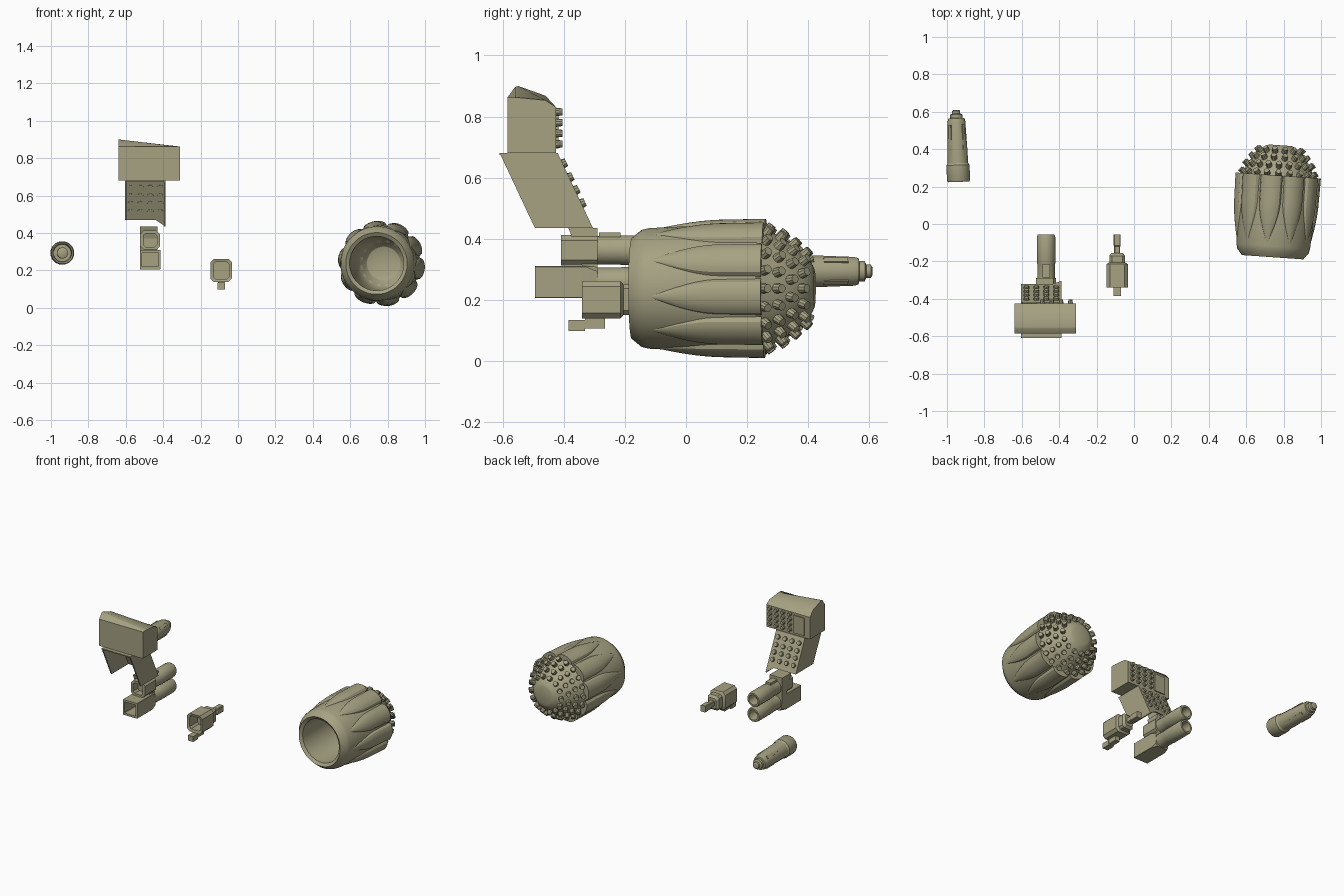
import bpy, bmesh
from math import sin, cos, pi, radians, sqrt
from mathutils import Vector, Matrix

if "Cube" in bpy.data.objects:
    bpy.data.objects.remove(bpy.data.objects["Cube"])

OLIVE = (0.38, 0.36, 0.225, 1)
mat = bpy.data.materials.new("olive_grey")
mat.use_nodes = True
mat.diffuse_color = OLIVE
bsdf = next(n for n in mat.node_tree.nodes if n.type == "BSDF_PRINCIPLED")
bsdf.inputs["Base Color"].default_value = OLIVE
bsdf.inputs["Roughness"].default_value = 0.7
made = []


def finish(name, bm, loc=(0, 0, 0), turn=0):
    bmesh.ops.recalc_face_normals(bm, faces=bm.faces)
    me = bpy.data.meshes.new(name)
    bm.to_mesh(me)
    bm.free()
    me.materials.append(mat)
    ob = bpy.data.objects.new(name, me)
    ob.location = loc
    ob.rotation_euler.z = radians(turn)
    bpy.context.collection.objects.link(ob)
    made.append(ob)
    return ob


def skin(bm, rings):
    """Bridge closed rings of points and cap both ends."""
    vs = [[bm.verts.new(p) for p in r] for r in rings]
    n = len(vs[0])
    for a, b in zip(vs, vs[1:]):
        for i in range(n):
            bm.faces.new((a[i], a[(i + 1) % n], b[(i + 1) % n], b[i]))
    bm.faces.new(vs[0])
    bm.faces.new(vs[-1])


def lathe(name, profile, n, loc, turn=0):
    """Turn (radius, y) points round the y axis."""
    bm = bmesh.new()
    skin(bm, [[(r * cos(2 * pi * (i + .5) / n), y, r * sin(2 * pi * (i + .5) / n))
               for i in range(n)] for r, y in profile])
    return finish(name, bm, loc, turn)


def casing(name, sections, loc):
    """Chamfered box sections (y, half width, half height, chamfer) along y."""
    bm = bmesh.new()
    rings = []
    for y, w, h, c in sections:
        q = [(w, h - c), (w - c, h), (c - w, h), (-w, h - c),
             (-w, c - h), (c - w, -h), (w - c, -h), (w, c - h)]
        rings.append([(x, y, z) for x, z in q])
    skin(bm, rings)
    return finish(name, bm, loc)


def prism(name, outline, x0, x1):
    """Extrude a (y, z) outline along x."""
    bm = bmesh.new()
    skin(bm, [[(x, y, z) for y, z in outline] for x in (x0, x1)])
    return finish(name, bm)


def box(name, lo, hi):
    return prism(name, [(lo[1], lo[2]), (hi[1], lo[2]), (hi[1], hi[2]), (lo[1], hi[2])],
                 lo[0], hi[0])


def studs(name, spots, r, h, loc=(0, 0, 0), turn=0):
    """Small tapered studs at (position, normal)."""
    bm = bmesh.new()
    for p, nrm in spots:
        rot = Vector(nrm).to_track_quat("Z", "Y").to_matrix().to_4x4()
        bmesh.ops.create_cone(bm, cap_ends=True, segments=10, radius1=r, radius2=r * .75,
                              depth=h, matrix=Matrix.Translation(p) @ rot)
    return finish(name, bm, loc, turn)


# Large drum: hollow shell with a domed rear
DRUM, TILT = (0.753, 0, 0.237), -4
lathe("drum_shell", [(.06, .385), (.09, .375), (.125, .335), (.145, .27), (.145, -.165),
                     (.165, -.178), (.192, -.145), (.198, -.12), (.204, .0), (.205, .24),
                     (.19, .262), (.175, .30), (.145, .35), (.11, .39), (.078, .415),
                     (.06, .422)], 40, DRUM, TILT)

# Petal shaped ribs round the drum
COUNT, STEPS, ARC = 10, 12, 10
bm = bmesh.new()
for k in range(COUNT):
    mid = radians(-8) + 2 * pi * k / COUNT
    rows = []
    for j in range(STEPS + 1):
        t = j / STEPS
        y = -.11 + .37 * t
        swell = max(.03, sin(min(1, t * 1.6) * pi / 2))
        row = []
        for i in range(ARC + 1):
            u = 2 * i / ARC - 1
            a = mid + u * swell * .30
            r = .196 + .007 * t + swell * .027 * sqrt(max(0, 1 - u * u))
            row.append((r * cos(a), y, r * sin(a)))
        row.append((.185 * cos(mid), y, .185 * sin(mid)))
        rows.append(row)
    skin(bm, rows)
finish("drum_ribs", bm, DRUM, TILT)

# Studs in rings over the dome
spots = []
for r, y, n, tilt in ((.188, .268, 20, .75), (.170, .312, 20, .85),
                      (.143, .352, 16, 1.0), (.112, .388, 14, 1.1)):
    for i in range(n):
        a = 2 * pi * (i + (n % 3) / 2) / n
        spots.append(((r * cos(a), y, r * sin(a)), (cos(a), tilt, sin(a))))
studs("dome_studs", spots, .019, .05, DRUM, TILT)

# Long pod with a collar and stepped nozzle
POD, POD_TURN = (-.944, .4, .293), 2
lathe("pod_body", [(.03, -.13), (.047, -.13), (.05, -.17), (.058, -.175), (.063, -.165),
                   (.063, -.085), (.056, -.075), (.054, .0), (.048, .15), (.044, .165),
                   (.034, .167), (.034, .185), (.022, .19), (.022, .205), (.014, .21)],
      16, POD, POD_TURN)
lathe("pod_core", [(.03, -.125), (.03, -.165), (.02, -.17)], 12, POD, POD_TURN)
bm = bmesh.new()
for a in (45, 135, 225, 315):
    for y0, y1 in ((-.05, .02), (.05, .13)):
        size = Matrix.Diagonal((.01, y1 - y0, .018, 1))
        spot = Matrix.Translation((.049, (y0 + y1) / 2, 0))
        bmesh.ops.create_cube(bm, size=1, matrix=Matrix.Rotation(radians(a), 4, "Y") @ spot @ size)
finish("pod_ridges", bm, POD, POD_TURN)

# Tower head, its top sloping down to one side
head = prism("tower_head", [(-.585, .68), (-.585, .862), (-.56, .896), (-.55, .90),
                            (-.46, .868), (-.425, .83), (-.425, .68)], -.64, -.31)
for v in head.data.vertices:
    if v.co.x > -.4:
        v.co.z = min(v.co.z, .862 - max(0, v.co.y + .55) * .1)
box("head_rear_plate", (-.60, -.43, .695), (-.52, -.418, .815))
studs("head_studs", [((-.49 + .05 * i, -.42, .71 + .035 * j), (0, 1, 0))
                     for i in range(4) for j in range(4)], .015, .03)

# Slanted neck: two cheeks, a studded rear panel and a top plate, open in front
for name, x, low in (("neck_left_cheek", -.396, .435), ("neck_right_cheek", -.605, .47)):
    shift = (.68 - low) * .47
    prism(name, [(-.61, .68), (-.42, .68), (-.42 + shift, low), (-.61 + shift, low)],
          x, x + .008)


def slope(z):
    return -.42 + (.68 - z) * .47


bm = bmesh.new()
edge = [(-.605, .68), (-.388, .68), (-.388, .435), (-.44, .47), (-.605, .47)]
skin(bm, [[(x, slope(z) - d, z) for x, z in edge] for d in (0, .01)])
finish("neck_rear_panel", bm)
box("neck_top_plate", (-.605, -.61, .674), (-.388, -.42, .681))
studs("neck_studs", [((-.575 + .053 * i, slope(z), z), (0, .905, .425))
                     for i in range(4) for z in (.645, .60, .558, .515)], .018, .026)

# Bracket and twin tubes below the neck
prism("tube_bracket", [(-.385, .435), (-.29, .435), (-.29, .26), (-.33, .26), (-.345, .33)],
      -.525, -.43)
casing("lower_housing", [(-.36, .043, .038, .002), (-.495, .043, .038, .002),
                         (-.495, .055, .052, .002), (-.33, .055, .052, .002),
                         (-.29, .05, .05, .015)], (-.47, 0, .258))
casing("upper_housing", [(-.36, .036, .036, .012), (-.41, .036, .036, .012),
                         (-.41, .053, .05, .018), (-.29, .053, .05, .018)], (-.47, 0, .362))
for name, z in (("lower_tube", .258), ("upper_tube", .362)):
    lathe(name, [(.048, -.30), (.048, -.215), (.05, -.21), (.05, -.07), (.045, -.055),
                 (.034, -.055), (.03, -.12)], 16, (-.47, 0, z))
box("tube_block", (-.49, -.285, .38), (-.45, -.215, .42))

# Small hollow gadget with a rear rod and a lower stub
GADGET = (-.09, 0, .2)
casing("gadget_body", [(-.25, .042, .045, .012), (-.335, .042, .045, .012),
                       (-.34, .057, .062, .018), (-.215, .057, .062, .018),
                       (-.205, .042, .05, .014), (-.17, .042, .05, .014),
                       (-.155, .03, .035, .01)], GADGET)
casing("gadget_rod", [(-.17, .016, .018, .004), (-.12, .016, .018, .004),
                      (-.115, .019, .022, .004), (-.055, .019, .022, .004)], GADGET)
box("gadget_stub", (-.11, -.385, .098), (-.07, -.33, .134))
box("gadget_foot", (-.107, -.33, .106), (-.073, -.265, .142))

# Smooth shading with crisp edges
bpy.ops.object.select_all(action="DESELECT")
for ob in made:
    ob.select_set(True)
bpy.context.view_layer.objects.active = made[0]
bpy.ops.object.shade_smooth_by_angle(angle=radians(30))
